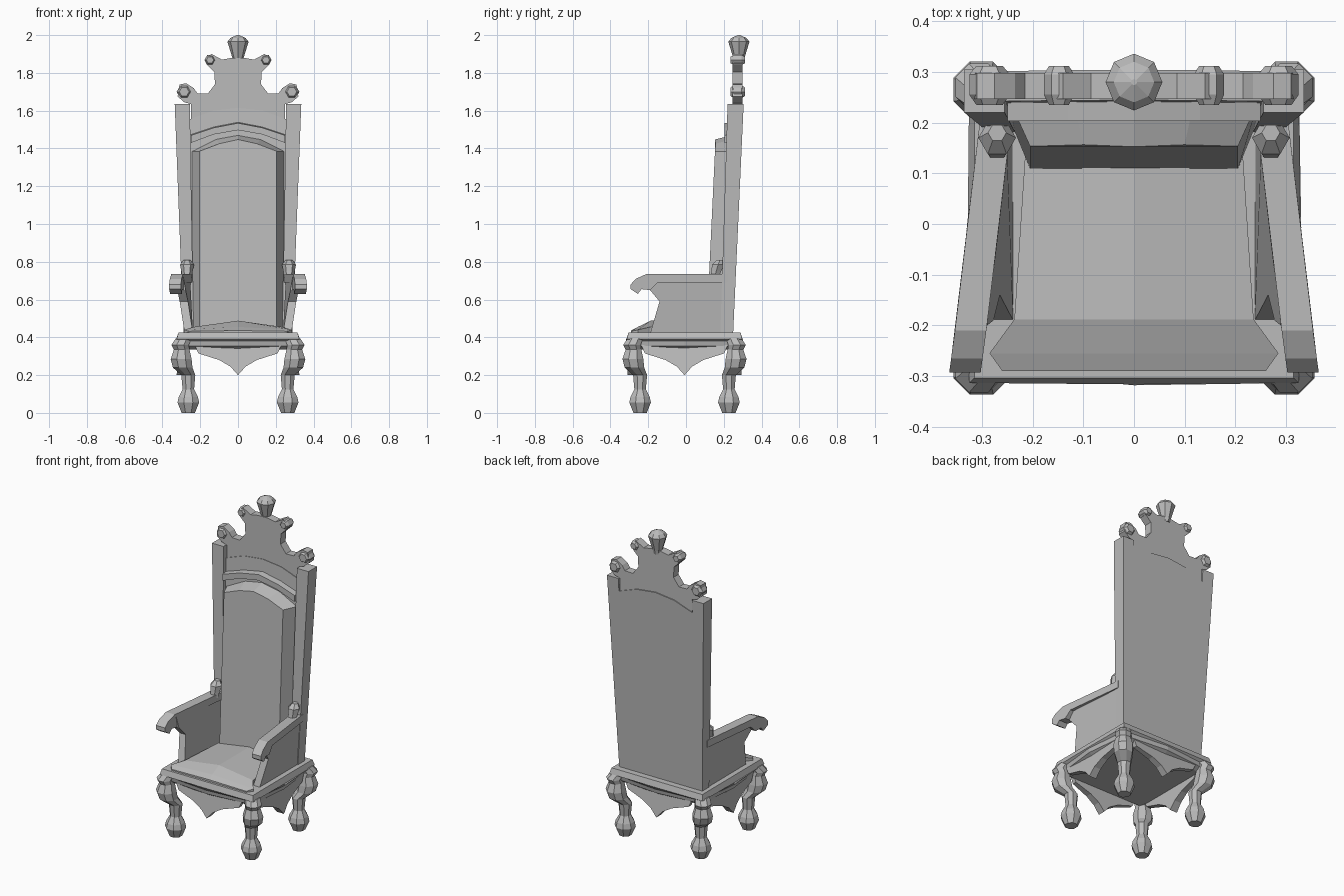
import bpy, bmesh, math
from mathutils import Vector

cube = bpy.data.objects.get("Cube")
if cube:
    bpy.data.objects.remove(cube)

grey = bpy.data.materials.new("stone grey")
grey.use_nodes = True
grey.diffuse_color = (0.5, 0.5, 0.5, 1)
grey.node_tree.nodes["Principled BSDF"].inputs["Base Color"].default_value = (0.5, 0.5, 0.5, 1)


def loft(name, rings):
    """Skin a stack of equal-length loops and cap both ends."""
    bm = bmesh.new()
    loops = [[bm.verts.new(p) for p in ring] for ring in rings]
    n = len(loops[0])
    for a, b in zip(loops, loops[1:]):
        for i in range(n):
            j = (i + 1) % n
            bm.faces.new((a[i], a[j], b[j], b[i]))
    bm.faces.new(loops[0])
    bm.faces.new(loops[-1])
    bmesh.ops.recalc_face_normals(bm, faces=bm.faces)
    mesh = bpy.data.meshes.new(name)
    bm.to_mesh(mesh)
    bm.free()
    mesh.materials.append(grey)
    obj = bpy.data.objects.new(name, mesh)
    bpy.context.collection.objects.link(obj)
    return obj


def prism(name, outline, near, far):
    """Outline placed twice by two mapping functions, then skinned."""
    return loft(name, [[near(u, v) for u, v in outline], [far(u, v) for u, v in outline]])


def turned(name, stages, sides, turn=0):
    """Stages are (x, y, z, radius)."""
    angles = [turn + math.tau * i / sides for i in range(sides)]
    return loft(name, [[(x + r * math.cos(a), y + r * math.sin(a), z) for a in angles]
                       for x, y, z, r in stages])


def mirrored(half):
    """Complete a symmetric outline from its right half, listed bottom to top."""
    return half + [(-u, v) for u, v in reversed(half) if u]


def lean(low, high):
    """Depth of a raked plane at height z."""
    return lambda z: low + (high - low) * (z - 0.43) / 1.2


SIDES = (("right", -1), ("left", 1))
MID = -0.008    # centre of the base in depth

# Cabriole legs, bowed out along the diagonal, on ball feet
leg = [(0, 0, 0.038), (0, 0.055, 0.062), (0, 0.085, 0.055), (0, 0.125, 0.033),
       (0, 0.2, 0.04), (0.03, 0.24, 0.056), (0.038, 0.285, 0.06),
       (0.035, 0.335, 0.045), (0.043, 0.36, 0.05), (0.025, 0.395, 0.045)]
for end, sy in (("front", -1), ("back", 1)):
    for side, sx in SIDES:
        turned(f"{end}_{side}_leg",
               [(sx * (0.263 + d), MID + sy * (0.235 + d), z, r) for d, z, r in leg],
               8, math.pi / 8)

# Moulded seat frame with a slight bulge on each side
frame = []
for z, c, m in ((0.335, 0.27, 0.29), (0.355, 0.295, 0.325), (0.38, 0.3, 0.33),
                (0.39, 0.325, 0.328), (0.425, 0.315, 0.315)):
    ring = [(c, c), (0, m), (-c, c), (-m, 0), (-c, -c), (0, -m), (c, -c), (m, 0)]
    frame.append([(x, MID + y * 0.94, z) for x, y in ring])
loft("seat_frame", frame)

# Pointed aprons below the frame
apron = mirrored([(0, 0.2), (0.04, 0.245), (0.1, 0.28), (0.21, 0.315), (0.23, 0.36)])
for name, s in (("front", -1), ("back", 1)):
    prism(f"{name}_apron", apron,
          lambda u, v: (u, MID + s * (0.303 - 0.1 * abs(u)), v),
          lambda u, v: (u, MID + s * 0.255, v))
for name, s in SIDES:
    prism(f"{name}_apron", apron,
          lambda u, v: (s * (0.325 - 0.1 * abs(u)), MID + u, v),
          lambda u, v: (s * 0.275, MID + u, v))

# Seat cushion, crowned and sloping down at the front
loft("seat_cushion", [
    [(-w, y, 0.41), (w, y, 0.41), (w, y, edge), (0, y, crown), (-w, y, edge)]
    for y, w, edge, crown in ((-0.29, 0.26, 0.432, 0.436), (-0.255, 0.285, 0.44, 0.455),
                              (-0.188, 0.236, 0.455, 0.488), (0.21, 0.21, 0.455, 0.488))])

# Raked back board with an arched top, and raised stiles
back, panel, stile = lean(0.25, 0.305), lean(0.2, 0.245), lean(0.182, 0.22)
board = mirrored([(0.288, 0.42), (0.303, 0.8), (0.335, 1.635), (0.255, 1.635),
                  (0.255, 1.555), (0.13, 1.6), (0, 1.615)])
prism("back_board", board, lambda x, z: (x, panel(z), z), lambda x, z: (x, back(z), z))
for side, s in SIDES:
    prism(f"{side}_stile", [(0.235, 0.42), (0.288, 0.42), (0.303, 0.8), (0.335, 1.635), (0.255, 1.635)],
          lambda x, z: (s * x, stile(z), z), lambda x, z: (s * x, back(z) - 0.005, z))

# Padded back with bevelled edges and an arched top
pad_front = lean(0.108, 0.165)
pad = mirrored([(0.247, 0.44), (0.247, 1.385), (0.12, 1.45), (0, 1.472)])
prism("back_cushion", pad,
      lambda x, z: (x * 0.83, pad_front(z) - 0.005 * (x == 0), z - 0.025 * (z > 1.4)),
      lambda x, z: (x, panel(z) + 0.01, z))

# Arched moulding above the padded back
arch = [(-0.25, 1.435), (-0.13, 1.48), (0, 1.503), (0.13, 1.48), (0.25, 1.435),
        (0.25, 1.475), (0.13, 1.515), (0, 1.54), (-0.13, 1.515), (-0.25, 1.475)]
prism("arch_moulding", arch, lambda x, z: (x, 0.203, z - 0.006), lambda x, z: (x, 0.255, z))

# Carved crest
crest = mirrored([(0.25, 1.55), (0.25, 1.635), (0.285, 1.645), (0.32, 1.675), (0.31, 1.738),
                  (0.275, 1.745), (0.235, 1.72), (0.215, 1.692), (0.16, 1.69), (0.122, 1.74),
                  (0.125, 1.805), (0.17, 1.85), (0.165, 1.88), (0.14, 1.9), (0.085, 1.87),
                  (0.03, 1.88)])
prism("crest", crest, lambda x, z: (x, 0.247, z), lambda x, z: (x, 0.298, z))


# Thicker scroll ends on the crest
def crest_scroll(name, x, z, r):
    rings = []
    for y, k in ((0.235, 0.65), (0.255, 1), (0.295, 1), (0.312, 0.65)):
        rings.append([(x + k * r * math.cos(a), y, z + k * r * math.sin(a))
                      for a in (math.tau * i / 6 for i in range(6))])
    loft(name, rings)


for side, s in SIDES:
    crest_scroll(f"{side}_lower_scroll", s * 0.285, 1.7, 0.04)
    crest_scroll(f"{side}_upper_scroll", s * 0.148, 1.868, 0.03)

# Finial
turned("finial", [(0, 0.28, 1.855, 0.025), (0, 0.28, 1.88, 0.03), (0, 0.28, 1.965, 0.056),
                  (0, 0.28, 1.985, 0.04), (0, 0.28, 2.0, 0.006)], 8)

# Arms: flared side panels, rails with a rolled front end, and rear knobs
arm_panel = [(0.24, 0.42), (0.24, 0.72), (-0.2, 0.72), (-0.19, 0.65), (-0.14, 0.59), (-0.19, 0.42)]
arm_rail = [(0.22, 0.69), (0.22, 0.735), (-0.21, 0.735), (-0.265, 0.71), (-0.293, 0.68),
            (-0.293, 0.655), (-0.255, 0.63), (-0.235, 0.655), (-0.19, 0.65), (-0.15, 0.69)]


def panel_x(y, z):
    return 0.262 + (z - 0.43) * (0.115 - 0.28 * y)


def rail_x(y):
    return 0.27 + max(0, 0.17 - y) * 0.135


for side, s in SIDES:
    prism(f"{side}_arm_panel", arm_panel,
          lambda y, z: (s * (panel_x(y, z) - 0.022), y, z),
          lambda y, z: (s * (panel_x(y, z) + 0.022), y, z))
    prism(f"{side}_arm_rail", arm_rail,
          lambda y, z: (s * (rail_x(y) - 0.03), y, z),
          lambda y, z: (s * (rail_x(y) + 0.032), y, z))
    turned(f"{side}_arm_knob", [(s * 0.27, 0.15, 0.715, 0.025), (s * 0.27, 0.16, 0.75, 0.03),
                                (s * 0.27, 0.17, 0.785, 0.037), (s * 0.27, 0.18, 0.81, 0.018)], 6)
